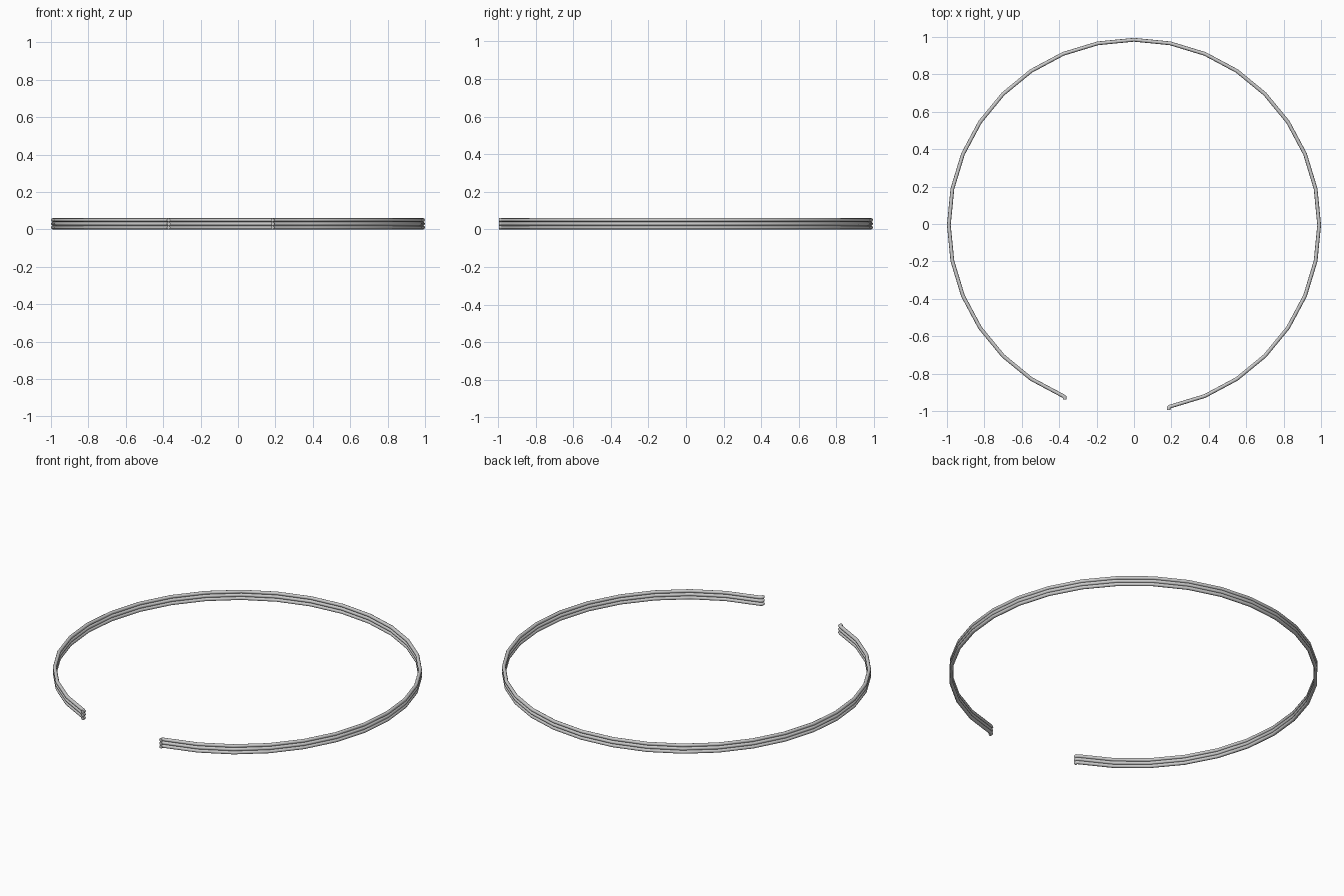
import bpy, bmesh, math
from mathutils import Vector

if "Cube" in bpy.data.objects:
    bpy.data.objects.remove(bpy.data.objects["Cube"])

R, r, SIDES, YC = 0.99, 0.01, 8, -0.005


def polar(deg):
    a = math.radians(deg)
    return Vector((R * math.cos(a), R * math.sin(a) + YC, 0))


def lip(p, sx):
    """Two points that bend the wire end round to face the front."""
    q = p + Vector((sx * 0.008, -0.006, 0))
    return [q, Vector((q.x, q.y - 0.012, 0))]


# Open ring path in 11.25 degree steps, each end turned to the front
step = 11.25
arc = [polar(-90 + step * (i + 1)) for i in range(30)]
path = lip(arc[0], -1)[::-1] + arc + lip(arc[-1], 1)


def sweep(name, points, z):
    """Sweep a round section along a flat path with mitred corners."""
    bm = bmesh.new()
    rings = []
    for i, p in enumerate(points):
        d_in = (p - points[i - 1]).normalized() if i else None
        d_out = (points[i + 1] - p).normalized() if i < len(points) - 1 else None
        d_in, d_out = d_in or d_out, d_out or d_in
        t = (d_in + d_out).normalized()
        side = Vector((t.y, -t.x, 0)) / t.dot(d_in)
        ring = []
        for k in range(SIDES):
            a = 2 * math.pi * k / SIDES
            ring.append(bm.verts.new(p + side * r * math.cos(a)
                                     + Vector((0, 0, z + r * math.sin(a)))))
        rings.append(ring)
    for a, b in zip(rings, rings[1:]):
        for k in range(SIDES):
            n = (k + 1) % SIDES
            bm.faces.new((a[k], a[n], b[n], b[k]))
    bm.faces.new(rings[0])
    bm.faces.new(rings[-1])
    bmesh.ops.recalc_face_normals(bm, faces=bm.faces)
    mesh = bpy.data.meshes.new(name)
    bm.to_mesh(mesh)
    bm.free()
    ob = bpy.data.objects.new(name, mesh)
    bpy.context.collection.objects.link(ob)
    bpy.ops.object.select_all(action='DESELECT')
    ob.select_set(True)
    bpy.context.view_layer.objects.active = ob
    bpy.ops.object.shade_smooth_by_angle(angle=math.radians(60))


# Three stacked wires
for i, label in enumerate(("lower", "middle", "upper")):
    sweep(label + "_wire", path, r + i * 2 * r)
